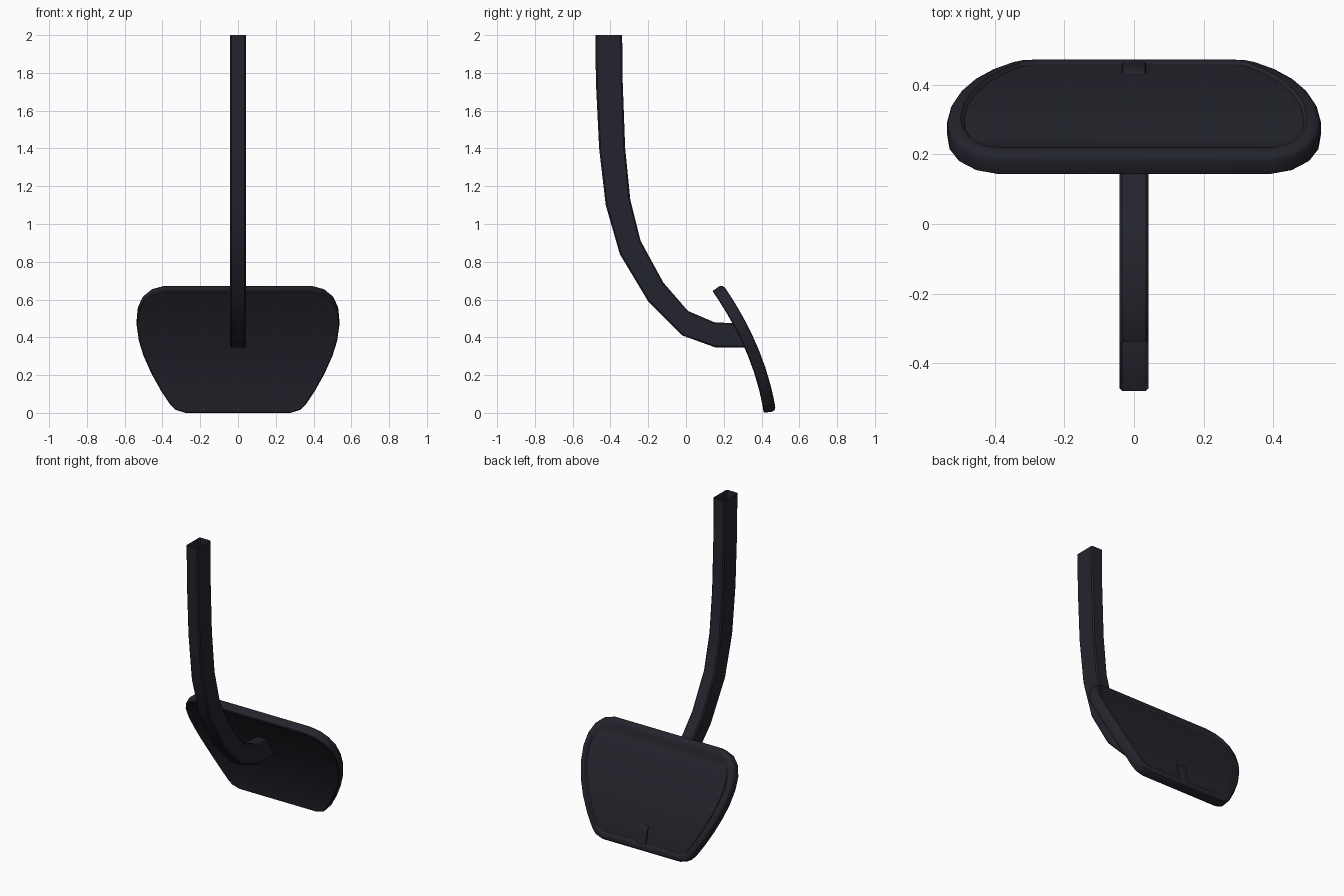
import bpy, bmesh, math
from mathutils import Vector

if "Cube" in bpy.data.objects:
    bpy.data.objects.remove(bpy.data.objects["Cube"])

mat = bpy.data.materials.new("dark_navy_black")
mat.diffuse_color = (0.0175, 0.0175, 0.026, 1)
mat.use_nodes = True
mat.node_tree.nodes["Principled BSDF"].inputs["Base Color"].default_value = mat.diffuse_color


def finish(name, bm, angle=35):
    bmesh.ops.recalc_face_normals(bm, faces=bm.faces[:])
    me = bpy.data.meshes.new(name)
    bm.to_mesh(me)
    bm.free()
    me.materials.append(mat)
    ob = bpy.data.objects.new(name, me)
    bpy.context.collection.objects.link(ob)
    bpy.ops.object.select_all(action='DESELECT')
    ob.select_set(True)
    bpy.context.view_layer.objects.active = ob
    bpy.ops.object.shade_smooth_by_angle(angle=math.radians(angle))
    return ob


def bridge(bm, a, b):
    n = len(a)
    for i in range(n):
        bm.faces.new((a[i], a[(i + 1) % n], b[(i + 1) % n], b[i]))


# curved pad surface: front-face height z and depth along the normal
def on_pad(x, z, d):
    y = 0.41 - 0.2985 * (z - 0.01) - 0.4223 * (z - 0.01) * (z - 0.345)
    slope = -0.2985 - 0.4223 * (2 * z - 0.355)
    n = Vector((0, 1, -slope)).normalized()
    return Vector((x, y, z)) + n * d


# bent arm: outer and inner edges of the bar in the side view
outer = [(-.48, 2), (-.477, 1.75), (-.46, 1.4), (-.425, 1.1), (-.35, .84),
         (-.2, .59), (-.02, .41), (.16, .345), (.335, .345)]
inner = [(-.338, 2), (-.335, 1.75), (-.322, 1.4), (-.295, 1.13), (-.24, .91),
         (-.12, .69), (.01, .54), (.15, .48), (.28, .473)]
hw, c, f = 0.042, 0.008, 0.06
section = [(-hw + c, 0), (hw - c, 0), (hw, f), (hw, 1 - f),
           (hw - c, 1), (-hw + c, 1), (-hw, 1 - f), (-hw, f)]
bm = bmesh.new()
prev = None
for (ay, az), (by, bz) in zip(outer, inner):
    ring = [bm.verts.new((x, ay + (by - ay) * t, az + (bz - az) * t)) for x, t in section]
    if prev:
        bridge(bm, prev, ring)
    prev = ring
bm.faces.new(prev)
finish("pedal_arm", bm, 30)

# pad plate with a rounded rim and recessed tread
half = [(.39, .645), (.455, .628), (.503, .59), (.53, .535), (.537, .465),
        (.525, .38), (.50, .30), (.46, .21), (.41, .12), (.36, .045),
        (.33, .015), (.28, .0)]
loop = half + [(-x, z) for x, z in reversed(half)]


def inset(d):
    out, n = [], len(loop)
    for i in range(n):
        p0, p, p1 = (Vector(loop[j % n]) for j in (i - 1, i, i + 1))
        e0, e1 = (p - p0).normalized(), (p1 - p).normalized()
        n0, n1 = Vector((e0.y, -e0.x)), Vector((e1.y, -e1.x))
        m = (n0 + n1).normalized()
        out.append(p + m * (d / m.dot(n0)))
    return out


bm = bmesh.new()
rings = []
for d, depth in [(.005, 0), (0, .005), (0, .048), (.006, .059), (.018, .065),
                 (.038, .064), (.048, .056)]:
    rings.append([bm.verts.new(on_pad(p.x, p.y, depth)) for p in inset(d)])
for a, b in zip(rings, rings[1:]):
    bridge(bm, a, b)
for r in (rings[0], rings[-1]):
    n = len(r)
    for i in range(n // 2 - 1):
        bm.faces.new((r[i], r[i + 1], r[n - 2 - i], r[n - 1 - i]))
finish("pedal_pad", bm)

# small raised rib at the bottom centre of the tread
bm = bmesh.new()
prev = None
for z, top in [(.03, .064), (.07, .065), (.11, .065), (.145, .064), (.155, .056)]:
    ring = [bm.verts.new(on_pad(x, z, d)) for x, d in
            ((-.036, .05), (-.032, top - .003), (-.024, top), (.024, top),
             (.032, top - .003), (.036, .05))]
    if prev:
        bridge(bm, prev, ring)
    else:
        bm.faces.new(ring)
    prev = ring
bm.faces.new(prev)
finish("tread_rib", bm)
